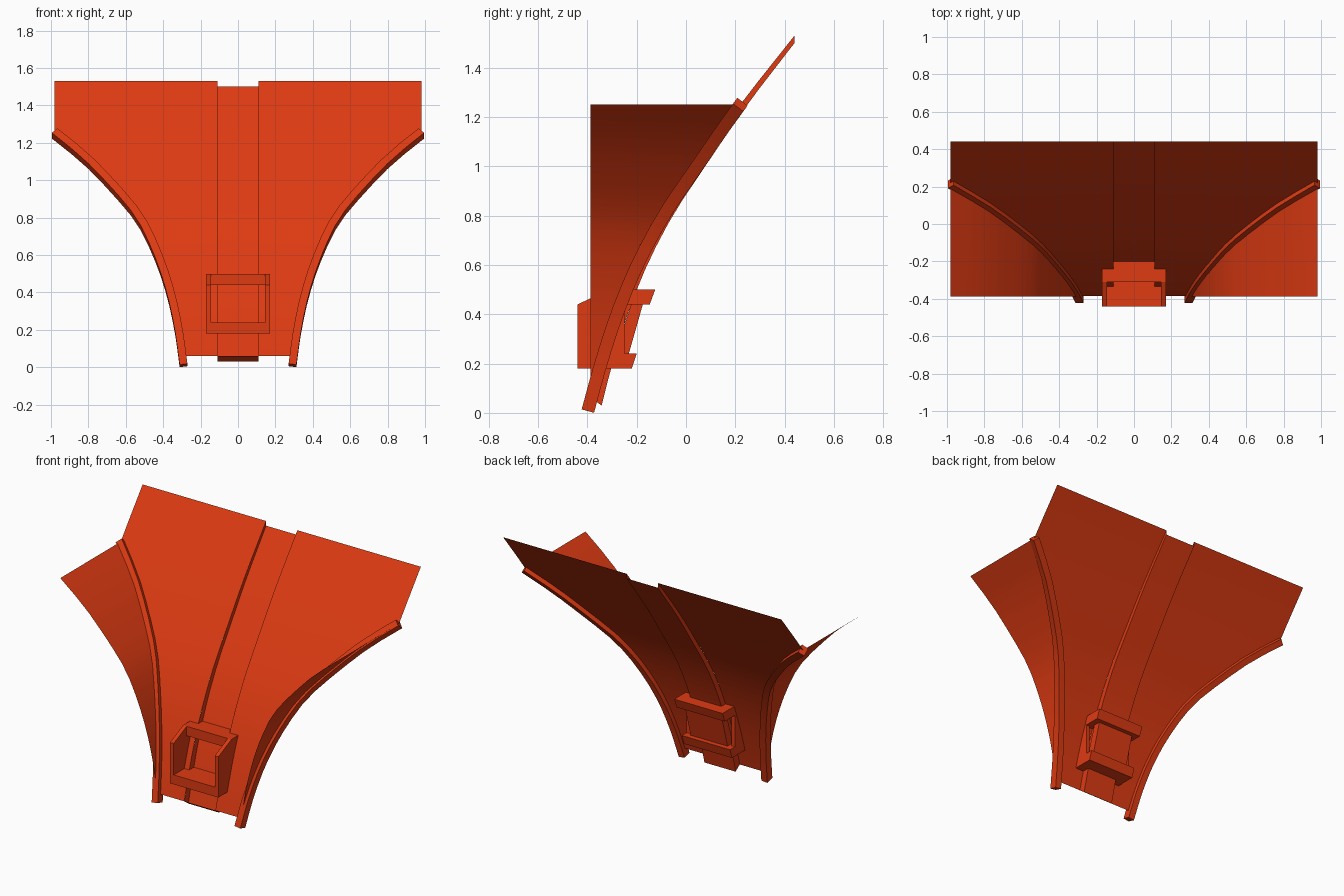
import bpy
import bmesh
from mathutils import Vector

old = bpy.data.objects.get("Cube")
if old:
    bpy.data.objects.remove(old, do_unlink=True)

orange = bpy.data.materials.new("orange_red")
orange.use_nodes = True
COLOUR = (0.73, 0.043, 0.006, 1)
orange.diffuse_color = COLOUR
orange.node_tree.nodes["Principled BSDF"].inputs["Base Color"].default_value = COLOUR

# Key points: height -> depth of the leaning panel, height -> half width
DEPTH = [(0, -.40), (.2, -.345), (.4, -.28), (.6, -.197), (.8, -.09),
         (1.0, .045), (1.25, .22), (1.53, .44)]
WIDTH = [(0, .29), (.2, .318), (.4, .362), (.6, .43), (.8, .53),
         (1.0, .70), (1.12, .82), (1.25, .98)]
SLOT, FRONT = .11, -.388


def smooth_curve(pts, z):
    """Cubic interpolation through the key points."""
    def slope(i):
        a, b = pts[max(i - 1, 0)], pts[min(i + 1, len(pts) - 1)]
        return (b[1] - a[1]) / (b[0] - a[0])
    i = max(k for k in range(len(pts) - 1) if pts[k][0] <= z or k == 0)
    (z0, v0), (z1, v1) = pts[i], pts[i + 1]
    h = z1 - z0
    t = min((z - z0) / h, 1)
    s = 1 - t
    return (v0 * s * s * (1 + 2 * t) + v1 * t * t * (3 - 2 * t)
            + h * slope(i) * t * s * s - h * slope(i + 1) * t * t * s)


def depth(z):
    return smooth_curve(DEPTH, z)


def width(z):
    return smooth_curve(WIDTH, min(z, 1.25))


def levels(low, high, n):
    return [low + (high - low) * i / n for i in range(n + 1)]


def make(name, rows, closed=False, smooth=True):
    """Skin a list of equal-length point rows."""
    bm = bmesh.new()
    grid = [[bm.verts.new(p) for p in row] for row in rows]
    n = len(rows[0])
    for a, b in zip(grid, grid[1:]):
        for i in range(n if closed else n - 1):
            j = (i + 1) % n
            bm.faces.new((a[i], a[j], b[j], b[i]))
    if closed:
        bm.faces.new(grid[0])
        bm.faces.new(grid[-1])
    bmesh.ops.recalc_face_normals(bm, faces=bm.faces)
    mesh = bpy.data.meshes.new(name)
    bm.to_mesh(mesh)
    bm.free()
    mesh.materials.append(orange)
    ob = bpy.data.objects.new(name, mesh)
    bpy.context.collection.objects.link(ob)
    if smooth:
        bpy.ops.object.select_all(action='DESELECT')
        ob.select_set(True)
        bpy.context.view_layer.objects.active = ob
        bpy.ops.object.shade_smooth_by_angle(angle=.6)
    return ob


def prism(name, profile, x0, x1):
    """Side profile of (y, z) points extruded across x."""
    return make(name, [[(x, y, z) for y, z in profile] for x in (x0, x1)], True, False)


edge_levels = levels(.06, 1.25, 14)
panel_levels = edge_levels + [1.34, 1.44, 1.53]


def recess(z):
    """Depth of the sunken centre strip."""
    return depth(z) + .05 - .017 * z


strip_levels = levels(.03, 1.50, 16)

for side, label in ((1, "left"), (-1, "right")):
    # Leaning panel half
    make(label + "_panel", [[(side * SLOT, depth(z), z), (side * width(z), depth(z), z)]
                            for z in panel_levels])
    # Side wing reaching forward from the curved edge
    make(label + "_wing", [[(side * width(z), depth(z), z), (side * width(z), FRONT, z)]
                           for z in edge_levels])
    # Wall between panel and sunken strip
    make(label + "_channel_wall",
         [[(side * SLOT, depth(a), a), (side * SLOT, min(recess(b), .44), b)]
          for a, b in zip(levels(.06, 1.53, 16), strip_levels)])
    # Square rim following the curved edge
    rows = []
    for z in levels(.01, 1.25, 15):
        d = .01
        slope_y = (depth(z + d) - depth(z - d)) / (2 * d)
        slope_x = (width(min(z + d, 1.25)) - width(z - d)) / (min(z + d, 1.25) - z + d)
        tangent = Vector((side * slope_x, slope_y, 1)).normalized()
        normal = Vector((0, -1, slope_y)).normalized()
        normal = (normal - tangent * normal.dot(tangent)).normalized()
        across = tangent.cross(normal)
        centre = Vector((side * width(z), depth(z), z))
        rows.append([centre + normal * a * .026 + across * b * .021
                     for a, b in ((1, 1), (1, -1), (-1, -1), (-1, 1))])
    make(label + "_rim", rows, True)
    # Upright cheek of the bracket
    prism(label + "_bracket_post", [(-.44, .24), (-.44, .44), (-.31, .50), (-.25, .50), (-.25, .24)],
          side * .145, side * .17)

# Sunken centre strip and its closing lip at the bottom
make("centre_strip", [[(-SLOT, min(recess(z), .44), z), (SLOT, min(recess(z), .44), z)]
                      for z in strip_levels])
make("strip_bottom_lip", [[(s * SLOT, depth(.06), .06), (s * SLOT, recess(.03), .03)]
                          for s in (-1, 1)])

# Bracket clamped through the panel
prism("bracket_upper_bar", [(-.31, .44), (-.31, .50), (-.125, .50), (-.147, .44)], -.17, .17)
prism("bracket_lower_bar", [(-.44, .18), (-.44, .24), (-.20, .24), (-.22, .18)], -.17, .17)
prism("bracket_back_plate", [(recess(.24), .24), (recess(.44), .44), (-.175, .44), (-.232, .24)],
      -.13, .13)
